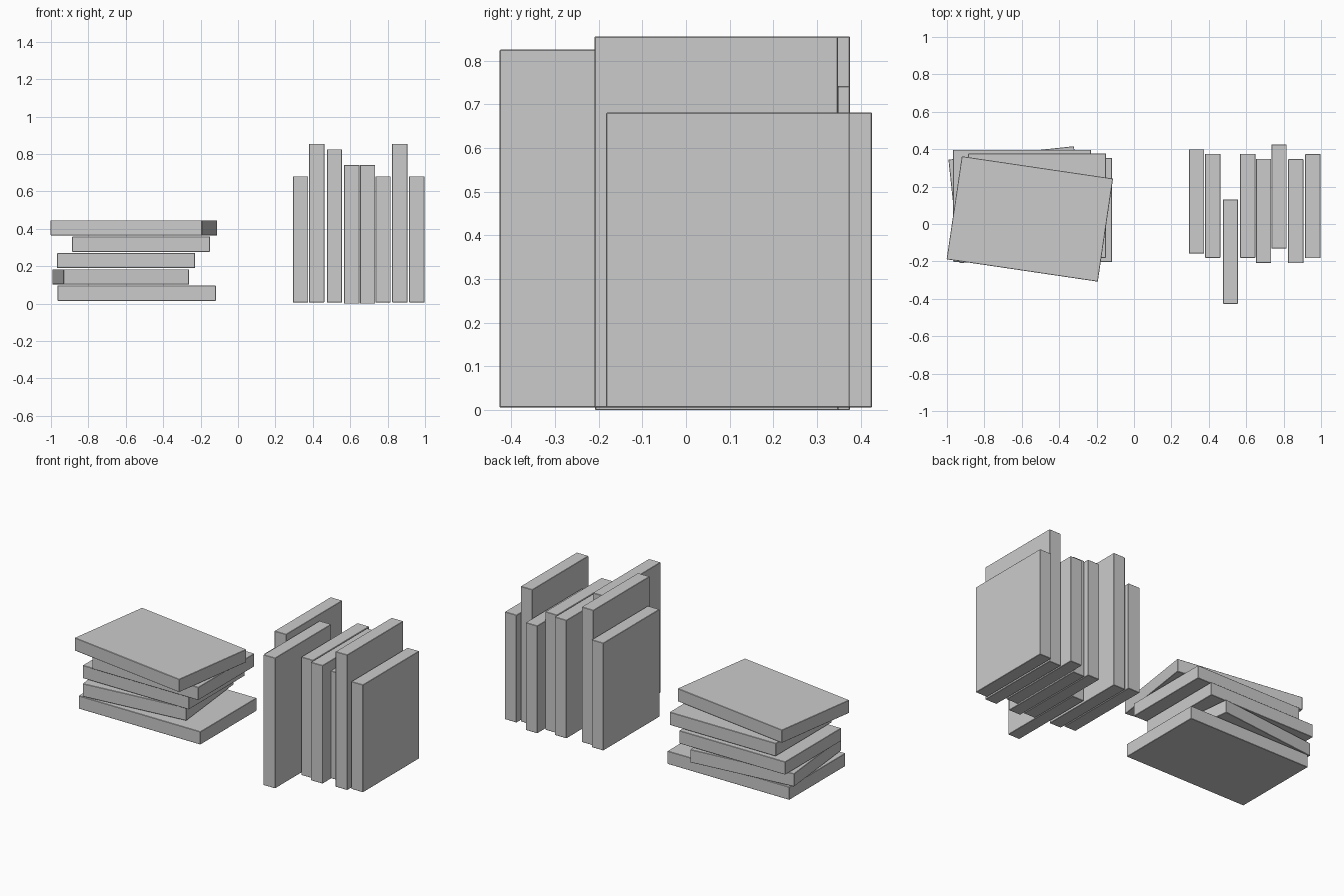
import bpy
import math

if "Cube" in bpy.data.objects:
    bpy.data.objects.remove(bpy.data.objects["Cube"], do_unlink=True)

# One plain cover colour
GREY = (0.6, 0.6, 0.6, 1.0)
mat = bpy.data.materials.new("plain_grey")
mat.use_nodes = True
mat.diffuse_color = GREY
mat.node_tree.nodes["Principled BSDF"].inputs["Base Color"].default_value = GREY

THICK, DEPTH = 0.081, 0.557


def book(name, centre, size, turn=0.0):
    """A closed book: a slab with very slightly softened edges."""
    bpy.ops.mesh.primitive_cube_add(size=1, location=centre,
                                    rotation=(0, 0, math.radians(turn)))
    ob = bpy.context.object
    ob.name = ob.data.name = name
    ob.scale = size
    bpy.ops.object.transform_apply(location=False, rotation=False, scale=True)
    ob.data.materials.append(mat)
    bevel = ob.modifiers.new("soft_edges", 'BEVEL')
    bevel.width = 0.002
    bevel.segments = 1


# Standing row: centre x, centre y, bottom, top
row = [
    (0.335, 0.121, 0.006, 0.681),
    (0.421, 0.097, 0.006, 0.855),
    (0.516, -0.148, 0.006, 0.825),
    (0.608, 0.097, 0.0, 0.742),
    (0.693, 0.070, 0.0, 0.742),
    (0.776, 0.147, 0.006, 0.681),
    (0.865, 0.069, 0.006, 0.855),
    (0.956, 0.096, 0.006, 0.681),
]
for i, (x, y, low, high) in enumerate(row, 1):
    book(f"standing_book_{i}", (x, y, (low + high) / 2), (THICK, DEPTH, high - low))

# Lying stack, bottom to top: centre x, centre y, length, turn in degrees
stack = [
    (-0.542, 0.075, 0.847, 0),
    (-0.627, 0.103, 0.675, 6.1),
    (-0.598, 0.118, 0.737, 0),
    (-0.518, 0.098, 0.737, 0),
    (-0.557, 0.027, 0.817, -8.4),
]
for i, (x, y, length, turn) in enumerate(stack):
    book(f"stacked_book_{i + 1}", (x, y, 0.056 + i * 0.0873),
         (length, DEPTH, THICK), turn)
